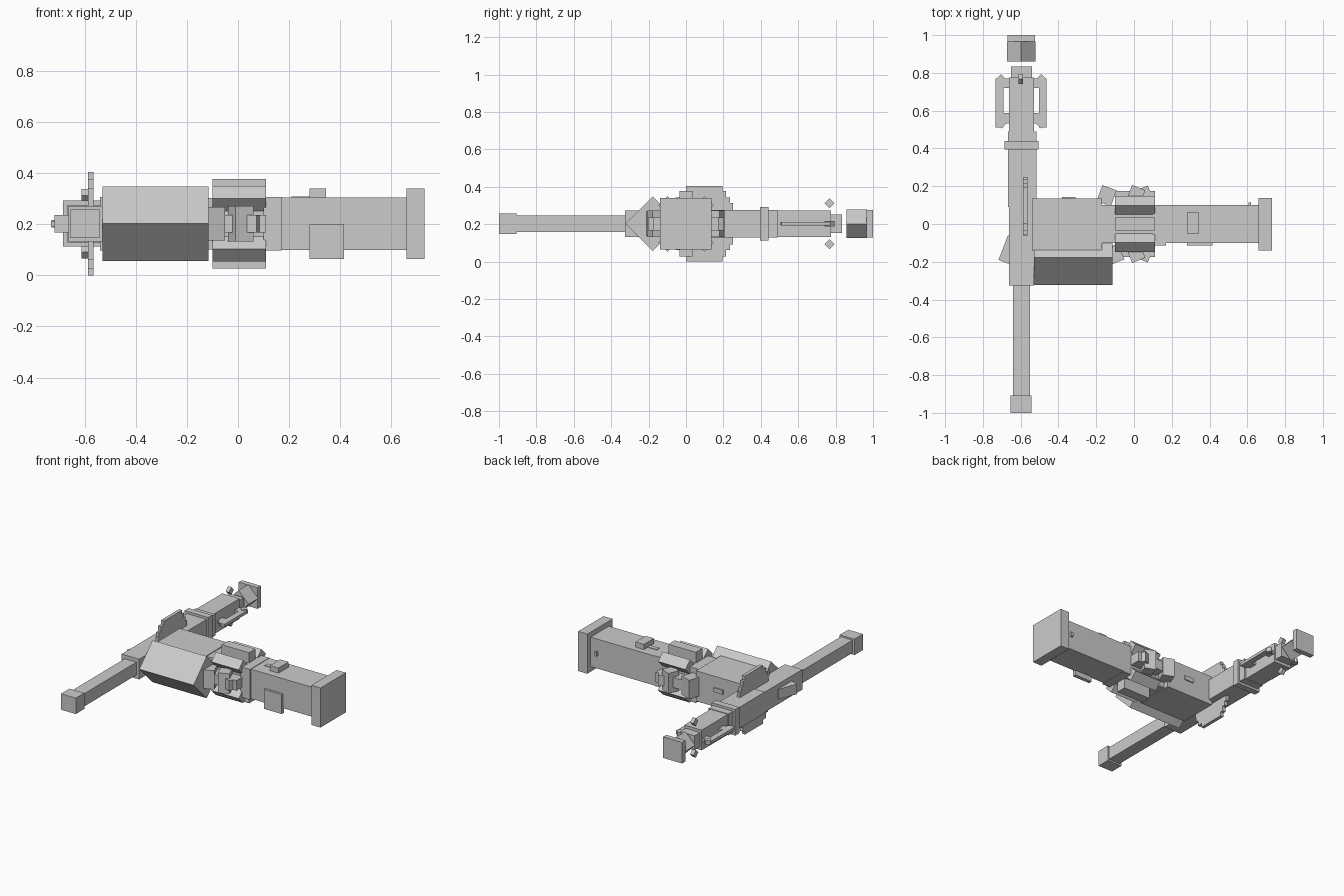
import bpy
from math import radians
from mathutils import Matrix, Vector

cube = bpy.data.objects.get("Cube")
if cube:
    bpy.data.objects.remove(cube, do_unlink=True)

grey = bpy.data.materials.new("hull_grey")
grey.use_nodes = True
grey.diffuse_color = (0.6, 0.6, 0.6, 1)
grey.node_tree.nodes["Principled BSDF"].inputs["Base Color"].default_value = (0.6, 0.6, 0.6, 1)

MID = 0.202      # height of the shared axis
SPINE = -0.597   # x of the long spine


def block(name, center, size, axis="Z", angle=0, pivot=None):
    """Box turned about its own centre, or about a pivot point."""
    bpy.ops.mesh.primitive_cube_add(size=1)
    ob = bpy.context.object
    ob.name = name
    ob.data.materials.append(grey)
    pivot = Vector(pivot if pivot else center)
    spin = Matrix.Rotation(radians(angle), 4, axis)
    ob.data.transform(Matrix.Translation(pivot) @ spin
                      @ Matrix.Translation(Vector(center) - pivot)
                      @ Matrix.Diagonal((*size, 1)))
    return ob


def span(name, x, y, z):
    """Box given by its limits on each axis."""
    lims = (x, y, z)
    return block(name, [(a + b) / 2 for a, b in lims], [b - a for a, b in lims])


def around(half, mid=MID):
    return (mid - half, mid + half)


# Main arm with end cap
span("arm", (0.1, 0.67), (-0.1, 0.1), around(0.102))
span("arm_collar", (0.1, 0.17), (-0.113, 0.1), around(0.105))
span("arm_end_cap", (0.66, 0.73), (-0.14, 0.137), around(0.137))
span("arm_front_plate", (0.28, 0.415), (-0.115, -0.09), (0.065, 0.2))
span("arm_top_box", (0.28, 0.345), (-0.05, 0.06), (0.29, 0.34))
span("arm_top_strip", (0.21, 0.28), (-0.01, 0.02), (0.3, 0.308))
span("arm_knob", (0.605, 0.62), (0.09, 0.115), (0.19, 0.22))

# Node ringed by eight slabs
span("tunnel", (-0.18, 0.12), (-0.1, 0.1), around(0.1))
for i in range(8):
    block(f"node_slab_{i}", (0.005, 0, MID + 0.13), (0.21, 0.07, 0.09),
          "X", 45 * i, (0.005, 0, MID))

# Tilted docking boxes on the front and back of the node
for side, label in ((-1, "front"), (1, "back")):
    block(f"{label}_dock_a", (0.01, side * 0.155, MID), (0.075, 0.08, 0.14), "Z", side * -22)
    block(f"{label}_dock_b", (0.06, side * 0.155, MID), (0.06, 0.08, 0.07), "Z", side * 22)
block("front_dock_c", (-0.105, -0.16, MID), (0.08, 0.09, 0.13), "Z", 22)
block("back_dock_c", (-0.145, 0.15, MID), (0.08, 0.09, 0.13), "Z", -20)

# Central module and the diamond prism in front of it
span("module", (-0.54, -0.17), (-0.14, 0.135), around(0.105))
span("module_back_bump", (-0.38, -0.31), (0.1, 0.142), (0.2, 0.23))
block("diamond_bay", (-0.322, -0.178, MID), (0.415, 0.205, 0.205), "X", 45)

# Long spine
span("spine", (-0.663, -0.53), (-0.325, 0.775), around(0.07))
span("spine_sleeve", (-0.667, -0.517), (0.09, 0.49), around(0.074))
span("spine_clamp", (-0.685, -0.505), (0.395, 0.44), around(0.09))
span("spine_neck", (-0.65, -0.54), (0.77, 0.835), around(0.05))
span("front_boom", (-0.64, -0.55), (-0.92, -0.3), around(0.044))
span("front_boom_cap", (-0.655, -0.542), (-1, -0.907), around(0.055))
block("side_hatch", (-0.655, -0.139, MID), (0.08, 0.14, 0.07), "Z", -21)

# Diamond block and plate at the far end
block("rear_diamond", (SPINE, 0.913, MID), (0.108, 0.108, 0.108), "Y", 45)
span("rear_plate", (-0.67, -0.525), (0.965, 1), around(0.073))

# Stepped fin
steps = ((0, 0.195, 0.202), (-0.035, 0.215, 0.175), (-0.055, 0.235, 0.14),
         (-0.06, 0.25, 0.11), (-0.07, 0.275, 0.07))
for i, (back, front, half) in enumerate(steps):
    span(f"fin_step_{i}", (-0.588, -0.565), (back, front), around(half))

# Four diamond lugs, and a handle on each side
for side, label in ((1, "left"), (-1, "right")):
    block(f"{label}_lug", (SPINE + side * 0.107, 0.767, MID), (0.038, 0.038, 0.03), "Z", 45)
    block("upper_lug" if side > 0 else "lower_lug",
          (SPINE - 0.003, 0.767, MID + side * 0.11), (0.025, 0.038, 0.038), "X", 45)
    block(f"{label}_handle", (SPINE + side * 0.115, 0.64, MID), (0.04, 0.26, 0.02))
    block(f"{label}_handle_tip", (SPINE + side * 0.105, 0.535, MID), (0.042, 0.042, 0.02), "Z", 45)
    for y, width in ((0.745, 0.05), (0.56, 0.055)):
        block(f"{label}_handle_strut", (SPINE + side * 0.08, y, MID), (0.06, width, 0.02))
